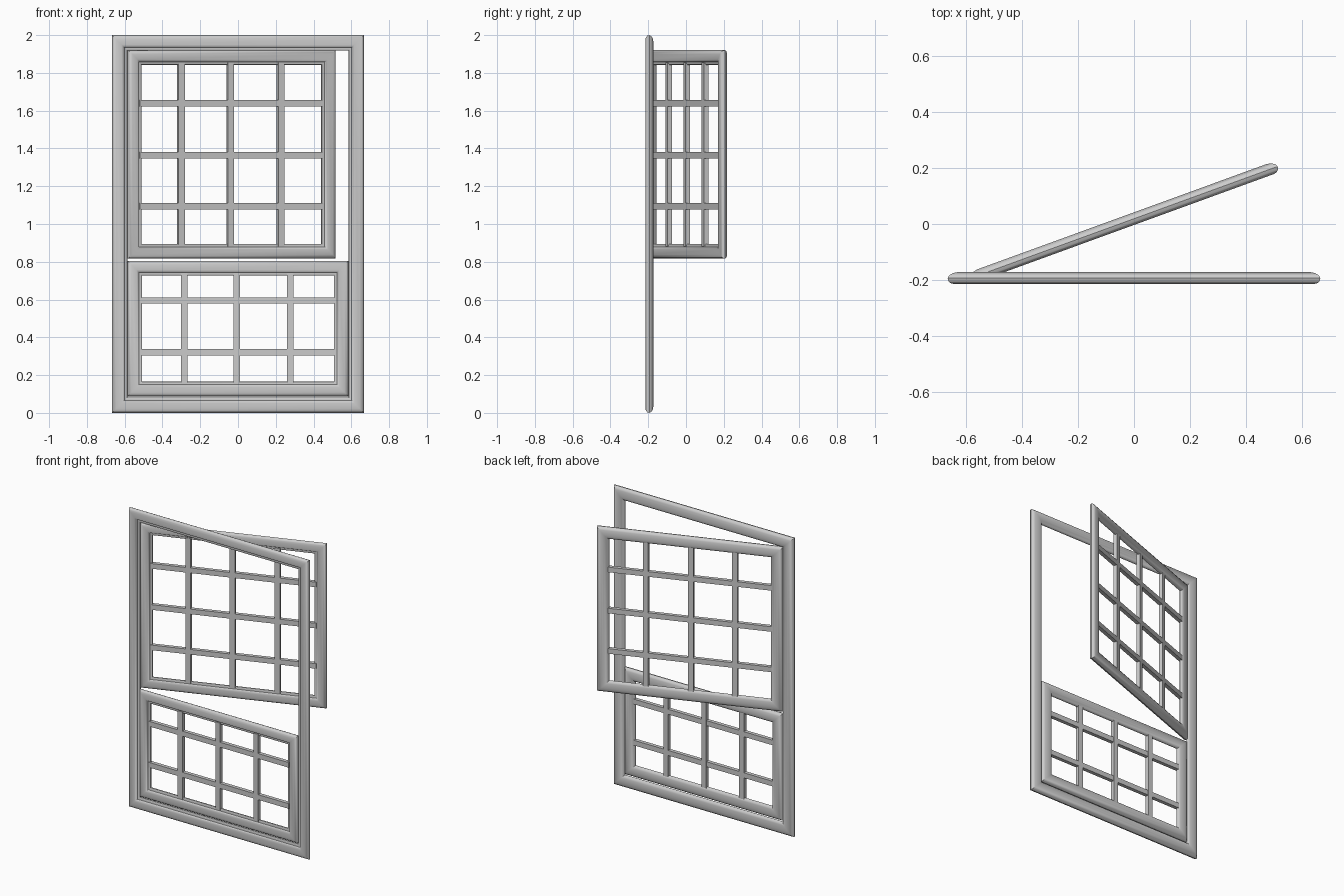
import bpy, bmesh, math
from mathutils import Matrix, Vector

if "Cube" in bpy.data.objects:
    bpy.data.objects.remove(bpy.data.objects["Cube"])

Y0 = -0.194      # depth centre of the closed window
HALF = 0.585     # half width of the sashes
# moulding section: (inset from outer edge, depth); flat stepped front, arched back
PROFILE = [(0, 0), (.003, -.011), (.011, -.018), (.022, -.021), (.050, -.021),
           (.059, -.017), (.064, -.008), (.074, -.007), (.079, -.003), (.080, .003),
           (.076, .011), (.064, .018), (.050, .0215), (.034, .0215), (.018, .018), (.005, .010)]


def finish(bm, name, matrix):
    bmesh.ops.recalc_face_normals(bm, faces=bm.faces)
    me = bpy.data.meshes.new(name)
    bm.to_mesh(me)
    bm.free()
    ob = bpy.data.objects.new(name, me)
    bpy.context.collection.objects.link(ob)
    ob.matrix_world = matrix
    bpy.context.view_layer.objects.active = ob
    ob.select_set(True)
    bpy.ops.object.shade_smooth_by_angle(angle=math.radians(40))
    ob.select_set(False)
    return ob


# mitred rectangular frame swept from the moulding section
def frame(name, x0, x1, z0, z1, matrix, scale=1.0):
    bm = bmesh.new()
    corners = [(x0, z0, 1, 1), (x1, z0, -1, 1), (x1, z1, -1, -1), (x0, z1, 1, -1)]
    rings = [[bm.verts.new((x + sx * u * scale, v, z + sz * u * scale)) for u, v in PROFILE]
             for x, z, sx, sz in corners]
    n = len(PROFILE)
    for i in range(4):
        a, b = rings[i], rings[(i + 1) % 4]
        for j in range(n):
            k = (j + 1) % n
            bm.faces.new((a[j], a[k], b[k], b[j]))
    finish(bm, name, matrix)


# crossing glazing bars, all box section
def bars(name, xs, zs, x0, x1, z0, z1, matrix, w=0.034, t=0.026):
    bm = bmesh.new()
    boxes = [(x, (z0 + z1) / 2, w, z1 - z0, t) for x in xs]
    boxes += [((x0 + x1) / 2, z, x1 - x0, w, t - .001) for z in zs]
    for x, z, sx, sz, sy in boxes:
        m = Matrix.Translation((x, 0, z)) @ Matrix.Diagonal((sx, sy, sz, 1))
        bmesh.ops.create_cube(bm, size=1, matrix=m)
    finish(bm, name, matrix)


def sash(name, z0, z1, zs, matrix):
    # local x runs from the hinge edge (0) to the free edge
    w = 2 * HALF
    frame(name + "_frame", 0, w, z0, z1, matrix, 0.97)
    bars(name + "_bars", [HALF + d for d in (-.284, -.006, .277)], zs,
         .065, w - .065, z0 + .065, z1 - .065, matrix)


closed = Matrix.Translation((-HALF, Y0, 0))
opened = closed @ Matrix.Rotation(math.radians(20), 4, 'Z')

# outer frame, fixed lower sash, swung upper sash
frame("outer_frame", -.667, .667, 0, 2, Matrix.Translation((0, Y0, 0)), 1.02)
sash("lower_sash", .088, .805, (.32, .595), closed)
sash("upper_sash", .817, 1.92, (1.095, 1.365, 1.64), opened)
